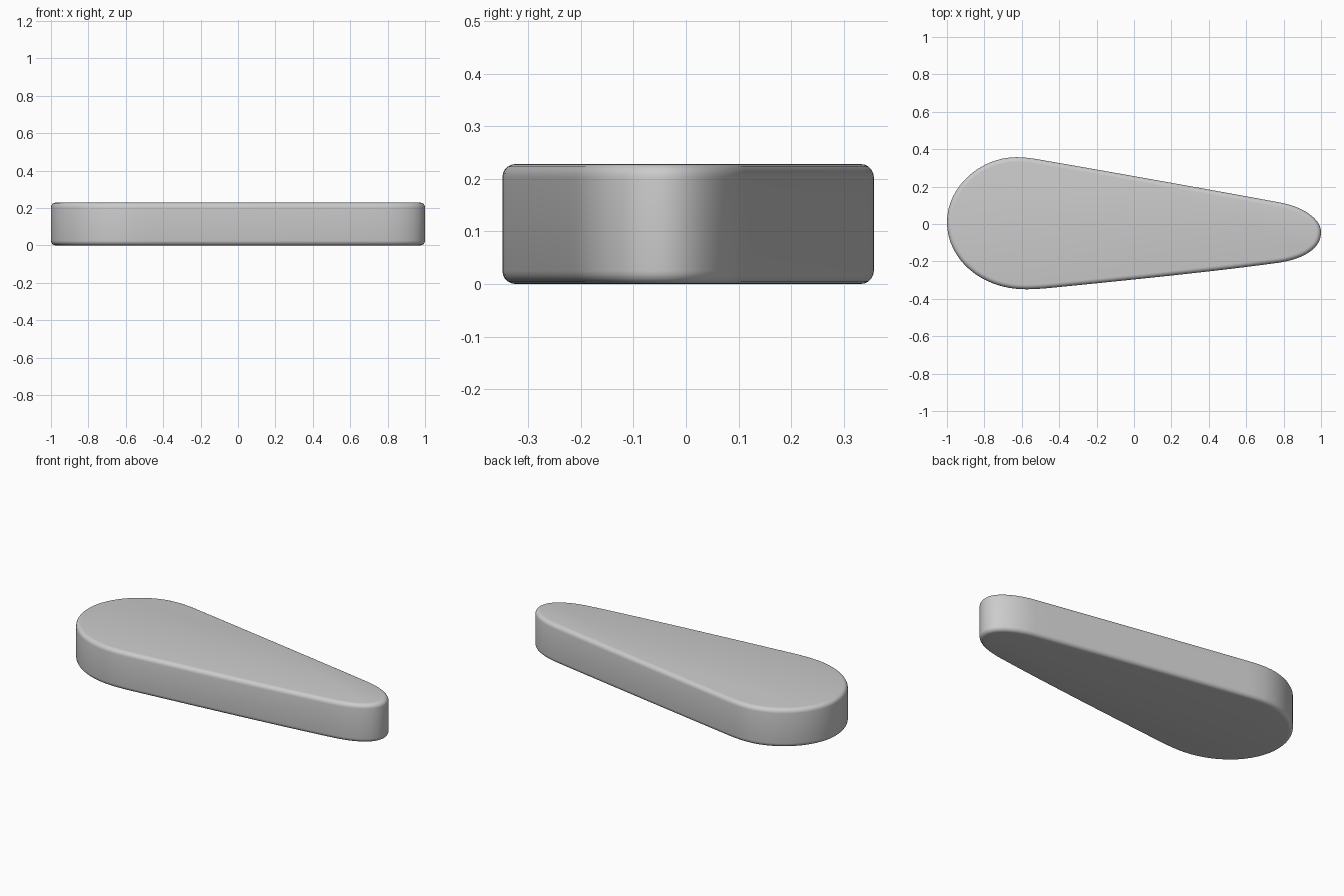
import bpy, bmesh
from mathutils import Vector
from mathutils.geometry import interpolate_bezier

if "Cube" in bpy.data.objects:
    bpy.data.objects.remove(bpy.data.objects["Cube"])

HEIGHT = 0.228
ROUND = 0.025

# Outline knots, clockwise from above: position, incoming handle, outgoing handle
KNOTS = [
    ((-1.00, 0.01), (-1.00, -0.185), (-1.00, 0.20)),    # broad end
    ((-0.63, 0.357), (-0.82, 0.357), (-0.58, 0.357)),   # widest point, back
    ((-0.48, 0.340), (-0.53, 0.349), (-0.10, 0.274)),   # back edge start
    ((0.78, 0.115), (0.40, 0.185), (0.90, 0.093)),      # back edge end
    ((1.00, -0.045), (1.00, 0.03), (1.00, -0.125)),     # narrow tip
    ((0.78, -0.206), (0.92, -0.183), (0.45, -0.252)),   # front edge end
    ((-0.42, -0.339), (0.00, -0.297), (-0.48, -0.345)), # front edge start
    ((-0.58, -0.349), (-0.53, -0.349), (-0.82, -0.349)),# widest point, front
]

# Sample the closed curve
outline = []
for i, (p, _, h_out) in enumerate(KNOTS):
    q, h_in, _ = KNOTS[(i + 1) % len(KNOTS)]
    pts = interpolate_bezier(Vector((*p, 0)), Vector((*h_out, 0)),
                             Vector((*h_in, 0)), Vector((*q, 0)), 17)
    outline += pts[:-1]

# Teardrop plate extruded from the outline
bm = bmesh.new()
base = bm.faces.new([bm.verts.new(p) for p in outline])
top = bmesh.ops.extrude_face_region(bm, geom=[base], use_keep_orig=True)
bmesh.ops.translate(bm, vec=(0, 0, HEIGHT),
                    verts=[v for v in top["geom"] if isinstance(v, bmesh.types.BMVert)])
bmesh.ops.recalc_face_normals(bm, faces=bm.faces[:])

# Rounded upper and lower rims
rims = [e for e in bm.edges if abs(e.verts[0].co.z - e.verts[1].co.z) < 1e-5]
bmesh.ops.bevel(bm, geom=rims, offset=ROUND, offset_type='OFFSET', segments=5,
                profile=0.5, affect='EDGES', clamp_overlap=False)

mesh = bpy.data.meshes.new("teardrop_plate")
bm.to_mesh(mesh)
bm.free()
plate = bpy.data.objects.new("teardrop_plate", mesh)
bpy.context.collection.objects.link(plate)
bpy.context.view_layer.objects.active = plate
plate.select_set(True)
bpy.ops.object.shade_smooth_by_angle()
